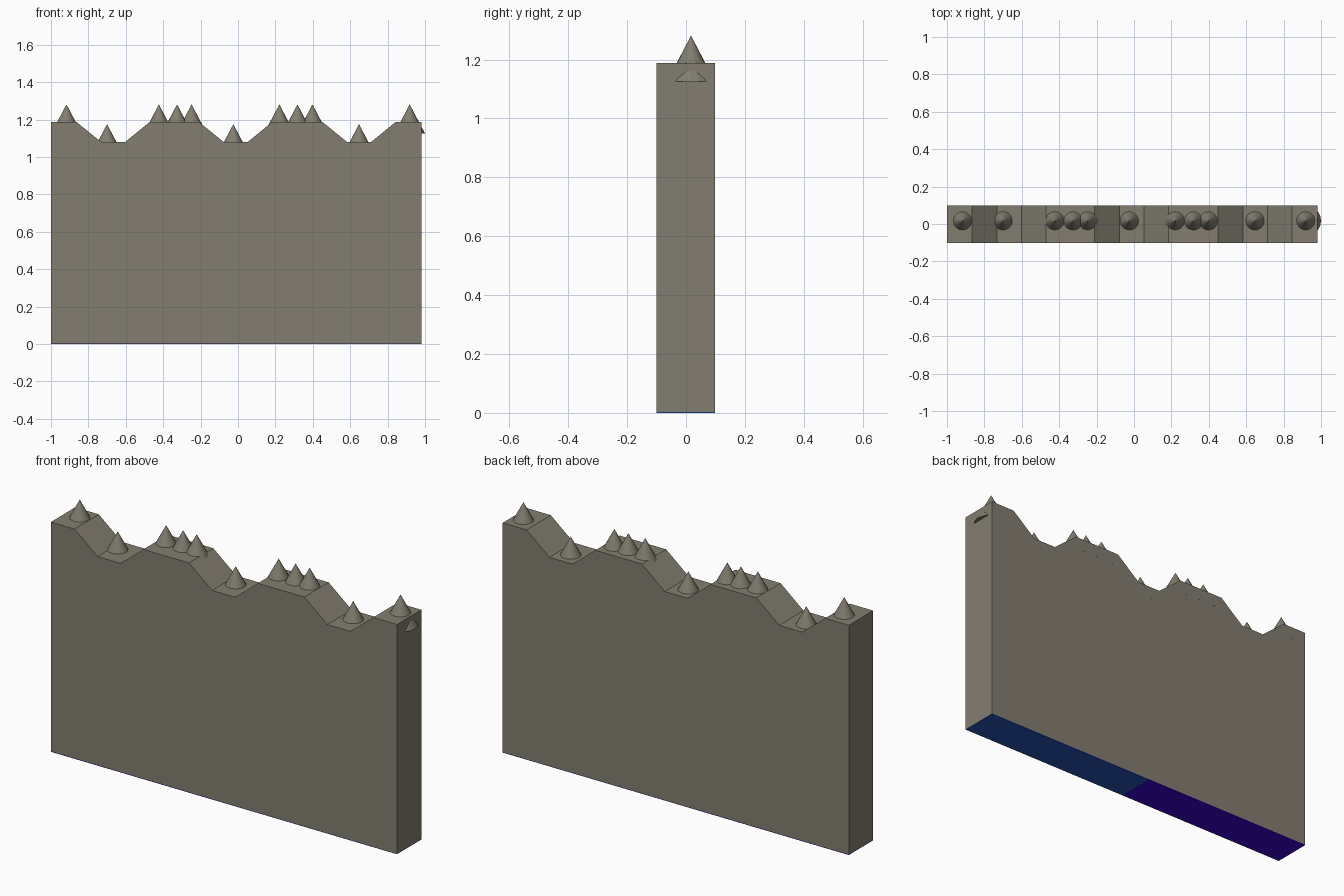
import bpy, bmesh

if "Cube" in bpy.data.objects:
    bpy.data.objects.remove(bpy.data.objects["Cube"])

def material(name, rgb):
    m = bpy.data.materials.new(name)
    m.diffuse_color = (*rgb, 1)
    m.use_nodes = True
    m.node_tree.nodes["Principled BSDF"].inputs["Base Color"].default_value = m.diffuse_color
    return m

stone = material("grey_brown_stone", (0.226, 0.207, 0.162))
blue = material("strong_blue", (0.022, 0.088, 0.45))
purple = material("deep_purple", (0.045, 0.0006, 0.60))

Y0, Y1 = -0.101, 0.098
X0, X1 = -1.0, 0.98
BASE = 0.003

def extrude_profile(name, pts, mat):
    bm = bmesh.new()
    face = bm.faces.new([bm.verts.new((x, Y0, z)) for x, z in pts])
    ext = bmesh.ops.extrude_face_region(bm, geom=[face])
    moved = [v for v in ext["geom"] if isinstance(v, bmesh.types.BMVert)]
    bmesh.ops.translate(bm, verts=moved, vec=(0, Y1 - Y0, 0))
    bmesh.ops.recalc_face_normals(bm, faces=bm.faces)
    me = bpy.data.meshes.new(name)
    bm.to_mesh(me)
    bm.free()
    me.materials.append(mat)
    ob = bpy.data.objects.new(name, me)
    bpy.context.collection.objects.link(ob)
    return ob

# Wall with a battlement top made of three sloped notches
HIGH, LOW = 1.188, 1.081
top = [(X0, HIGH)]
for start in (-0.865, -0.21, 0.45):
    top += [(start, HIGH), (start + 0.132, LOW), (start + 0.263, LOW), (start + 0.394, HIGH)]
top.append((X1, HIGH))
extrude_profile("wall", [(X1, BASE), (X0, BASE)] + top, stone)

# Two coloured plates under the wall
mid = (X0 + X1) / 2
for name, a, b, mat in (("underside_left", X0, mid, purple), ("underside_right", mid, X1, blue)):
    extrude_profile(name, [(a, 0), (b, 0), (b, BASE), (a, BASE)], mat)

# Flat-shaded spikes sunk partly into the wall
def spike(x, tip, i):
    h = 0.156
    bpy.ops.mesh.primitive_cone_add(vertices=20, radius1=0.082, radius2=0, depth=h,
                                    location=(x, 0.017, tip - h / 2))
    ob = bpy.context.object
    ob.name = f"spike_{i}"
    ob.data.materials.append(stone)

high_x = (-0.917, -0.423, -0.326, -0.248, 0.221, 0.318, 0.398, 0.918)
low_x = (-0.70, -0.025, 0.647)
spikes = [(x, 1.281) for x in high_x] + [(x, 1.175) for x in low_x]
for i, (x, tip) in enumerate(sorted(spikes), 1):
    spike(x, tip, i)
